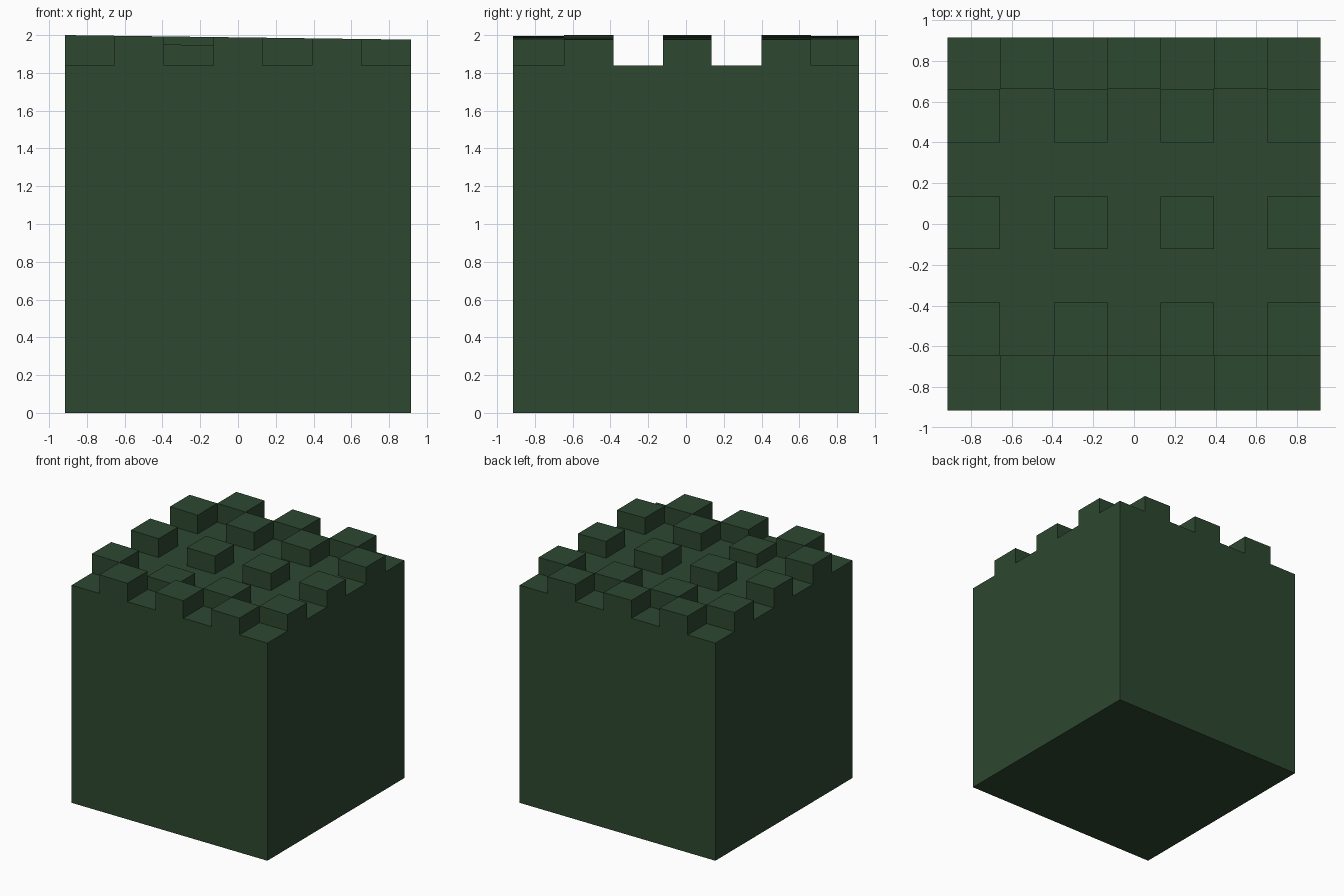
import bpy, bmesh

if "Cube" in bpy.data.objects:
    bpy.data.objects.remove(bpy.data.objects["Cube"])

XS = [-0.915, -0.656, -0.393, -0.131, 0.129, 0.392, 0.654, 0.915]
YS = [-0.915, -0.645, -0.385, -0.122, 0.135, 0.399, 0.661, 0.915]
BASE = 1.838


def top_z(x):
    # gently sloping plane shared by all the raised blocks
    return 1.988 - x * 0.012 / 0.915


def raised(i, j):
    # outer rows alternate with the rows next to them
    if j in (0, 6):
        return i % 2 == 1
    return j % 2 == 1 and i % 2 == 0


bm = bmesh.new()

# Top surface as a 7 x 7 grid of cells
grid = [[bm.verts.new((x, y, BASE)) for y in YS] for x in XS]
cells = {}
for i in range(7):
    for j in range(7):
        cells[i, j] = bm.faces.new((grid[i][j], grid[i + 1][j],
                                    grid[i + 1][j + 1], grid[i][j + 1]))

# Four walls and the underside of the main block
rim = ([grid[i][0] for i in range(7)] + [grid[7][j] for j in range(7)]
       + [grid[i][7] for i in range(7, 0, -1)] + [grid[0][j] for j in range(7, 0, -1)])
foot = [bm.verts.new((v.co.x, v.co.y, 0)) for v in rim[::7]]
for k in range(4):
    top_edge = [rim[(7 * k + n) % 28] for n in range(8)]
    bm.faces.new([foot[k], foot[(k + 1) % 4]] + top_edge[::-1])
bm.faces.new(foot[::-1])

# Raised blocks, one of them a little lower
for (i, j), face in cells.items():
    if raised(i, j):
        drop = 0.043 if (i, j) == (2, 1) else 0
        top = bmesh.ops.extrude_discrete_faces(bm, faces=[face])["faces"][0]
        for v in top.verts:
            v.co.z = top_z(v.co.x) - drop

bmesh.ops.recalc_face_normals(bm, faces=bm.faces)
mesh = bpy.data.meshes.new("studded_block")
bm.to_mesh(mesh)
bm.free()
block = bpy.data.objects.new("studded_block", mesh)
bpy.context.collection.objects.link(block)

# Dark green material
green = bpy.data.materials.new("dark_green")
green.diffuse_color = (0.026, 0.065, 0.03, 1)
green.use_nodes = True
green.node_tree.nodes["Principled BSDF"].inputs["Base Color"].default_value = green.diffuse_color
mesh.materials.append(green)
